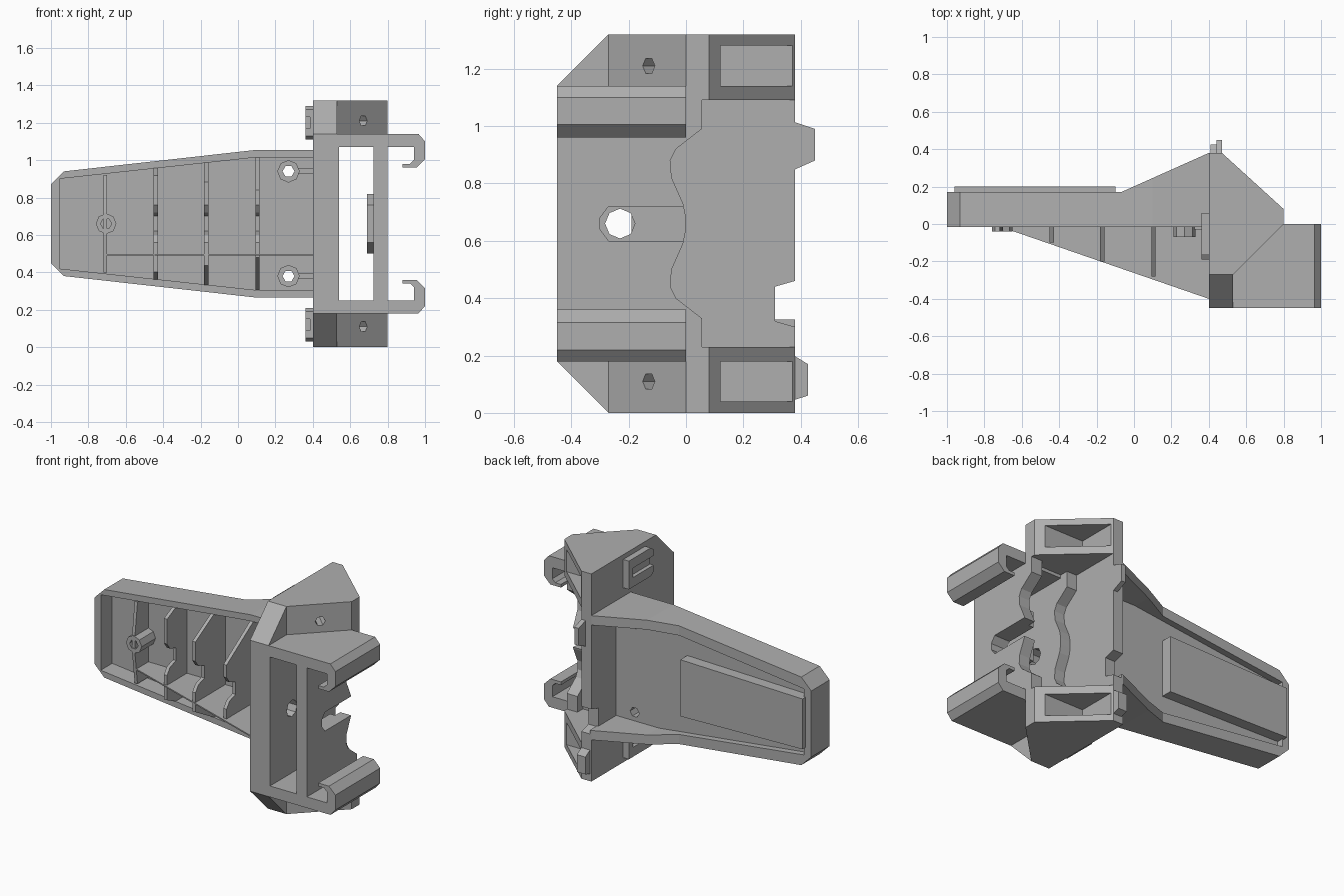
import bpy, bmesh
from math import sin, cos, pi
from mathutils import Vector

cube = bpy.data.objects.get("Cube")
if cube:
    bpy.data.objects.remove(cube, do_unlink=True)

grey = bpy.data.materials.new("moulded_grey")
grey.use_nodes = True
tone = (0.43, 0.43, 0.43, 1)
grey.diffuse_color = tone
grey.node_tree.nodes["Principled BSDF"].inputs["Base Color"].default_value = tone

TOP = 1.32          # full height, mirrored about its middle
MID = TOP / 2
PLACE = {
    "x": lambda a, b, d: (d, a, b),
    "y": lambda a, b, d: (a, d, b),
    "z": lambda a, b, d: (a, b, d),
}


def prism(name, points, axis, low, high):
    """Extrude a flat profile along one axis."""
    bm = bmesh.new()
    put = PLACE[axis]
    face = bm.faces.new([bm.verts.new(put(a, b, low)) for a, b in points])
    new = bmesh.ops.extrude_face_region(bm, geom=[face])["geom"]
    shift = Vector(put(0, 0, high - low))
    bmesh.ops.translate(bm, vec=shift, verts=[g for g in new if isinstance(g, bmesh.types.BMVert)])
    bmesh.ops.recalc_face_normals(bm, faces=bm.faces)
    mesh = bpy.data.meshes.new(name)
    bm.to_mesh(mesh)
    bm.free()
    mesh.materials.append(grey)
    obj = bpy.data.objects.new(name, mesh)
    bpy.context.collection.objects.link(obj)
    return obj


def box(name, x0, x1, y0, y1, z0, z1):
    return prism(name, [(x0, y0), (x1, y0), (x1, y1), (x0, y1)], "z", z0, z1)


def ring(a, b, r, sides=8):
    return [(a + r * cos(2 * pi * i / sides), b + r * sin(2 * pi * i / sides)) for i in range(sides)]


def flip(points):
    """Mirror a profile whose second value is height."""
    return [(a, TOP - b) for a, b in points]


def both(half):
    """Complete a profile from its lower half."""
    return half + flip(half)[::-1]


def boolean(obj, cutter, operation="DIFFERENCE"):
    mod = obj.modifiers.new("cut", "BOOLEAN")
    mod.operation, mod.solver, mod.object = operation, "EXACT", cutter
    graph = bpy.context.evaluated_depsgraph_get()
    graph.update()
    mesh = bpy.data.meshes.new_from_object(obj.evaluated_get(graph))
    obj.modifiers.clear()
    obj.data = mesh
    bpy.data.objects.remove(cutter, do_unlink=True)


# Tapered arm: outline cut to its flared side profile, hollow on both faces
outline = both([(-1, 0.45), (-0.93, 0.38), (0.1, 0.265), (0.41, 0.265)])
inner = both([(-0.955, 0.42), (0.1, 0.305), (0.5, 0.305)])
rear = both([(-0.95, 0.45), (0.1, 0.325), (0.5, 0.325)])
arm = prism("arm", outline, "y", -0.015, 0.5)
side = [(-1.1, -0.1), (-1.1, 0.17), (-0.07, 0.17), (0.4, 0.38), (0.5, 0.38), (0.5, -0.1)]
boolean(arm, prism("side_cutter", side, "z", -0.1, 1.5), "INTERSECT")
boolean(arm, prism("tray_cutter", inner, "y", -0.2, 0.1))
boolean(arm, prism("rear_cutter", rear, "y", 0.13, 0.7))
for z in (0.38, TOP - 0.38):
    boolean(arm, prism("bolt_cutter", ring(0.27, z, 0.032, 6), "y", -0.3, 0.5))

# Raised panel on the back of the arm
prism("back_panel", both([(-0.96, 0.5), (-0.1, 0.48)]), "y", 0.12, 0.2)

# Cross ribs with a central scallop
for x, depth, edge in ((-0.44, 0.1, 0.36), (-0.17, 0.2, 0.33), (0.105, 0.28, 0.305)):
    step = (0.48 - edge) * min(1, depth / 0.28)
    half = [(0.11, edge), (-0.01, edge), (-depth, edge + step),
            (-depth, 0.56), (0.03 - depth, 0.6), (0.09 - depth, 0.62)]
    prism("arm_rib", both(half), "x", x - 0.011, x + 0.011)
prism("end_rib", both([(0.11, 0.4), (-0.01, 0.4), (-0.035, 0.6)]), "x", -0.72, -0.7)
prism("arm_web", [(-0.7, 0.11), (-0.7, -0.02), (0.4, -0.4), (0.4, 0.11)], "z", 0.49, 0.498)

# Bosses on the tray floor
boss = prism("end_boss", ring(-0.705, MID, 0.055), "y", -0.04, 0.11)
boolean(boss, prism("boss_cutter", ring(-0.705, MID, 0.03, 6), "y", -0.2, 0.08))
for z in (0.38, TOP - 0.38):
    boss = prism("bolt_boss", ring(0.27, z, 0.06), "y", -0.07, 0.11)
    boolean(boss, prism("boss_cutter", ring(0.27, z, 0.032, 6), "y", -0.2, 0.3))
    box("boss_fin", 0.32, 0.41, -0.03, 0.11, z - 0.015, z + 0.015)

# Tall mounting plate between arm and clamp
plate = prism("mounting_plate", both([(-0.45, 0.18), (-0.27, 0), (0.38, 0)]), "x", 0.4, 0.47)
boolean(plate, prism("hole_cutter", ring(-0.23, MID, 0.052), "x", 0.3, 0.6))
notch = [(0.5, 0.27), (0.38, 0.3), (0.31, 0.32), (0.31, 0.44), (0.38, 0.46), (0.5, 0.47)]
boolean(plate, prism("notch_cutter", notch, "x", 0.3, 0.6))
prism("upper_tab", [(0.36, 0.84), (0.45, 0.88), (0.45, 0.99), (0.36, 1.02)], "x", 0.44, 0.47)
prism("lower_tab", [(0.36, 0.04), (0.425, 0.06), (0.425, 0.17), (0.36, 0.21)], "x", 0.41, 0.47)

# Clamp walls with a wavy back edge
wave = both([(-0.45, 0.18), (0.055, 0.18), (0.055, 0.33), (-0.035, 0.4),
             (-0.055, 0.44), (-0.05, 0.5), (-0.01, 0.59), (0, 0.64)])
thick = prism("clamp_inner_wall", wave, "x", 0.46, 0.54)
boolean(thick, prism("hole_cutter", ring(-0.23, MID, 0.052), "x", 0.3, 0.6))
outer = prism("clamp_outer_wall", wave, "x", 0.725, 0.8)
bump = both([(-0.4, 0.56), (-0.3, 0.5), (-0.06, 0.5)])
pad = prism("clamp_pad", bump, "x", 0.69, 0.73)
slot = both([(-0.3, 0.64), (-0.27, 0.6), (0.2, 0.6)])
for part in (outer, pad):
    boolean(part, prism("slot_cutter", slot, "x", 0.6, 0.9))

# Clamp rails ending in hooks
hook = [(0.46, 1.07), (0.94, 1.07), (0.94, 1.0), (0.92, 0.98), (0.88, 0.98), (0.88, 0.96),
        (0.955, 0.96), (1, 1.005), (1, 1.1), (0.965, 1.14), (0.46, 1.14)]
prism("upper_hook_rail", hook, "y", -0.45, 0)
prism("lower_hook_rail", flip(hook), "y", -0.45, 0)

# Hollow ears, angled front wedges and side clips, above and below
ear_shape = [(0.41, -0.27), (0.53, -0.27), (0.8, 0), (0.8, 0.08), (0.47, 0.38), (0.41, 0.38)]
pocket = [(0.48, 0.12), (1, 0.12), (1, 0.6), (0.48, 0.6)]
wedge = [(-0.45, 1.1), (-0.45, 1.14), (-0.27, 1.32), (-0.2, 1.32), (-0.2, 1.1)]
clip = [(-0.19, 1.13), (-0.16, 1.11), (0.06, 1.11), (0.06, 1.29), (-0.16, 1.29), (-0.19, 1.27)]
for label, upper in (("upper", True), ("lower", False)):
    def span(a, b):
        return (a, b) if upper else (TOP - b, TOP - a)

    def turn(points):
        return points if upper else flip(points)

    ear = prism(label + "_ear", ear_shape, "z", *span(1.09, 1.32))
    boolean(ear, prism("pocket_cutter", pocket, "z", *span(1.14, 1.28)))
    drill = prism("drill_cutter", ring(0, 0, 0.03, 6), "y", -0.3, 0.4)
    drill.rotation_euler.z = pi / 4
    drill.location = (0.67, -0.13, 1.21 if upper else TOP - 1.21)
    boolean(ear, drill)
    prism(label + "_wedge", turn(wedge), "x", 0.46, 0.53)
    clip_part = prism(label + "_clip", turn(clip), "x", 0.36, 0.41)
    groove = [(-0.3, 1.17), (0.02, 1.17), (0.02, 1.23), (-0.3, 1.23)]
    boolean(clip_part, prism("groove_cutter", turn(groove), "x", 0.3, 0.385))
